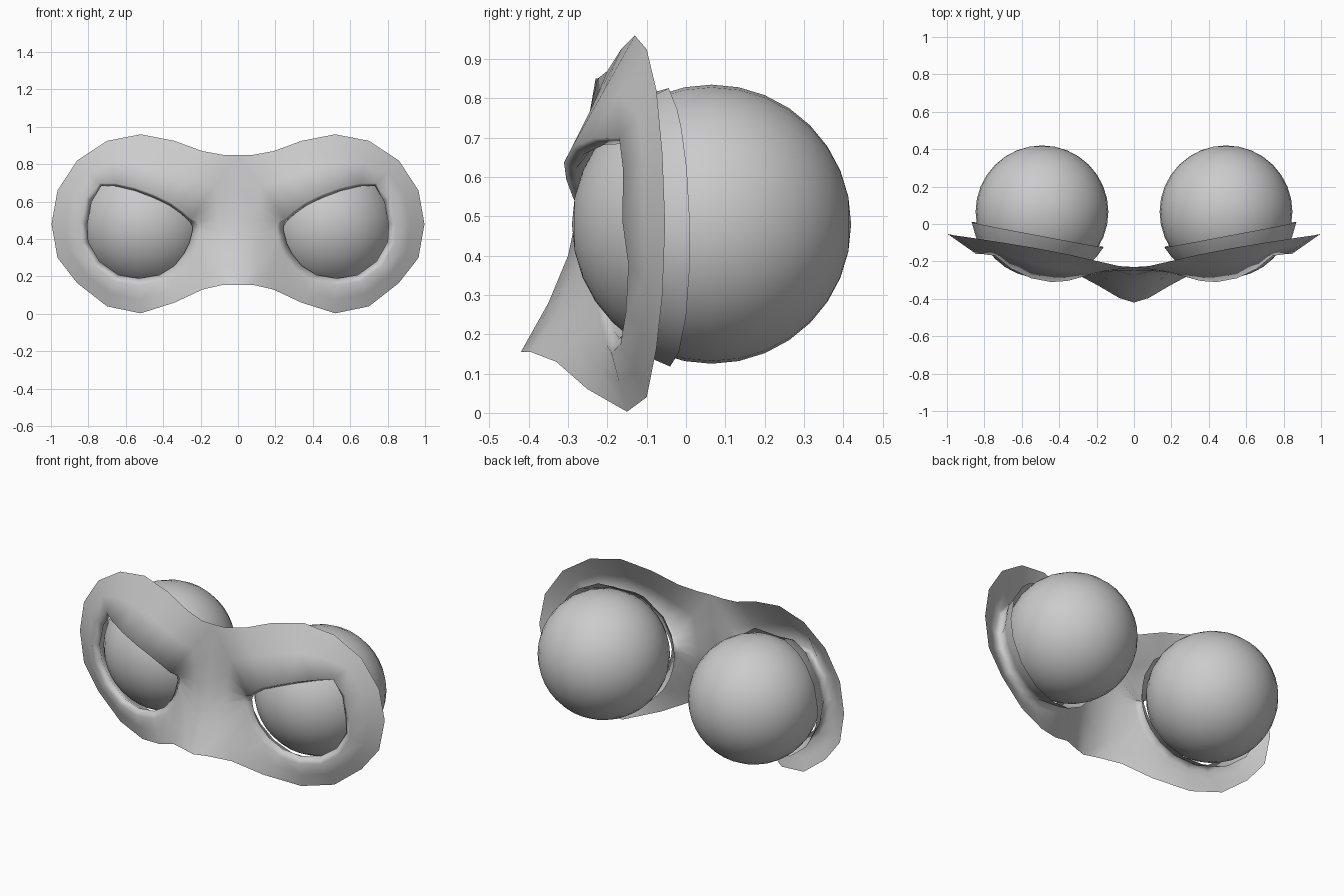
import bpy, bmesh, math
from mathutils import Vector

if "Cube" in bpy.data.objects:
    bpy.data.objects.remove(bpy.data.objects["Cube"])

EYE = Vector((0.492, 0.065, 0.48))
LID_R = 0.375

# Outer border of one mask half (clockwise from the brow centre), last points run up the nose
border = [(0, -.23, .85), (.08, -.225, .85), (.19, -.20, .87), (.34, -.165, .925),
          (.52, -.13, .96), (.70, -.10, .925), (.86, -.075, .82), (.965, -.06, .66),
          (.997, -.053, .48), (.965, -.06, .30), (.86, -.075, .165), (.70, -.10, .04),
          (.52, -.15, .003), (.34, -.25, .06), (.19, -.33, .13), (.08, -.395, .155),
          (0, -.42, .155), (0, -.35, .28), (0, -.30, .40), (0, -.275, .52), (0, -.25, .68)]
# Matching points on the edge of the eye opening (x, z)
opening = [(.27, .505), (.31, .54), (.37, .582), (.45, .62), (.55, .658), (.65, .682),
           (.73, .685), (.782, .60), (.805, .48), (.80, .385), (.74, .28), (.64, .208),
           (.53, .19), (.42, .208), (.34, .258), (.287, .325), (.262, .375), (.25, .42),
           (.243, .45), (.245, .47), (.255, .488)]


def on_lid(x, z):
    d2 = (x - EYE.x) ** 2 + (z - EYE.z) ** 2
    return Vector((x, EYE.y - math.sqrt(LID_R ** 2 - d2), z))


# Loops from the border to the collar tucked round the eyeball
outer = [Vector(p) for p in border]
edge = [on_lid(x, z) for x, z in opening]
rim, collar_mid, collar = [], [], []
for i, p in enumerate(edge):
    out = Vector((p.x - .53, 0, p.z - .44)).normalized()
    upper = i <= 6
    rim.append(p + out * (.018 if upper else .038) + Vector((0, -.03 if upper else -.02, 0)))
    a = math.atan2(p.z - EYE.z, p.x - EYE.x)
    y = -.057 + .067 * math.cos(a) - .008 * math.sin(a)
    r = math.sqrt(.38 ** 2 - (y - EYE.y) ** 2)
    back = Vector((EYE.x + r * math.cos(a), y, EYE.z + r * math.sin(a)))
    collar.append(back)
    collar_mid.append(EYE + ((p + back) / 2 - EYE).normalized() * .378)
middle = [o.lerp(r, .5) for o, r in zip(outer, rim)]

# Mask sheet: bridge the loops, mirror to the other side
bm = bmesh.new()
loops = [[bm.verts.new(p) for p in loop]
         for loop in (outer, middle, rim, edge, collar_mid, collar)]
n = len(border)
for a, b in zip(loops, loops[1:]):
    for i in range(n):
        j = (i + 1) % n
        bm.faces.new((a[i], b[i], b[j], a[j])).smooth = True
mesh = bpy.data.meshes.new("eye_mask")
bm.to_mesh(mesh)
bm.free()
mask = bpy.data.objects.new("eye_mask", mesh)
bpy.context.collection.objects.link(mask)
mirror = mask.modifiers.new("mirror", 'MIRROR')
mirror.use_clip = True

# Eyeballs
for name, side in (("eyeball_right", 1), ("eyeball_left", -1)):
    bpy.ops.mesh.primitive_uv_sphere_add(segments=32, ring_count=16, radius=.355,
                                         location=(side * EYE.x, EYE.y, EYE.z),
                                         rotation=(math.pi / 2, 0, 0))
    ball = bpy.context.object
    ball.name = name
    bpy.ops.object.shade_smooth()
